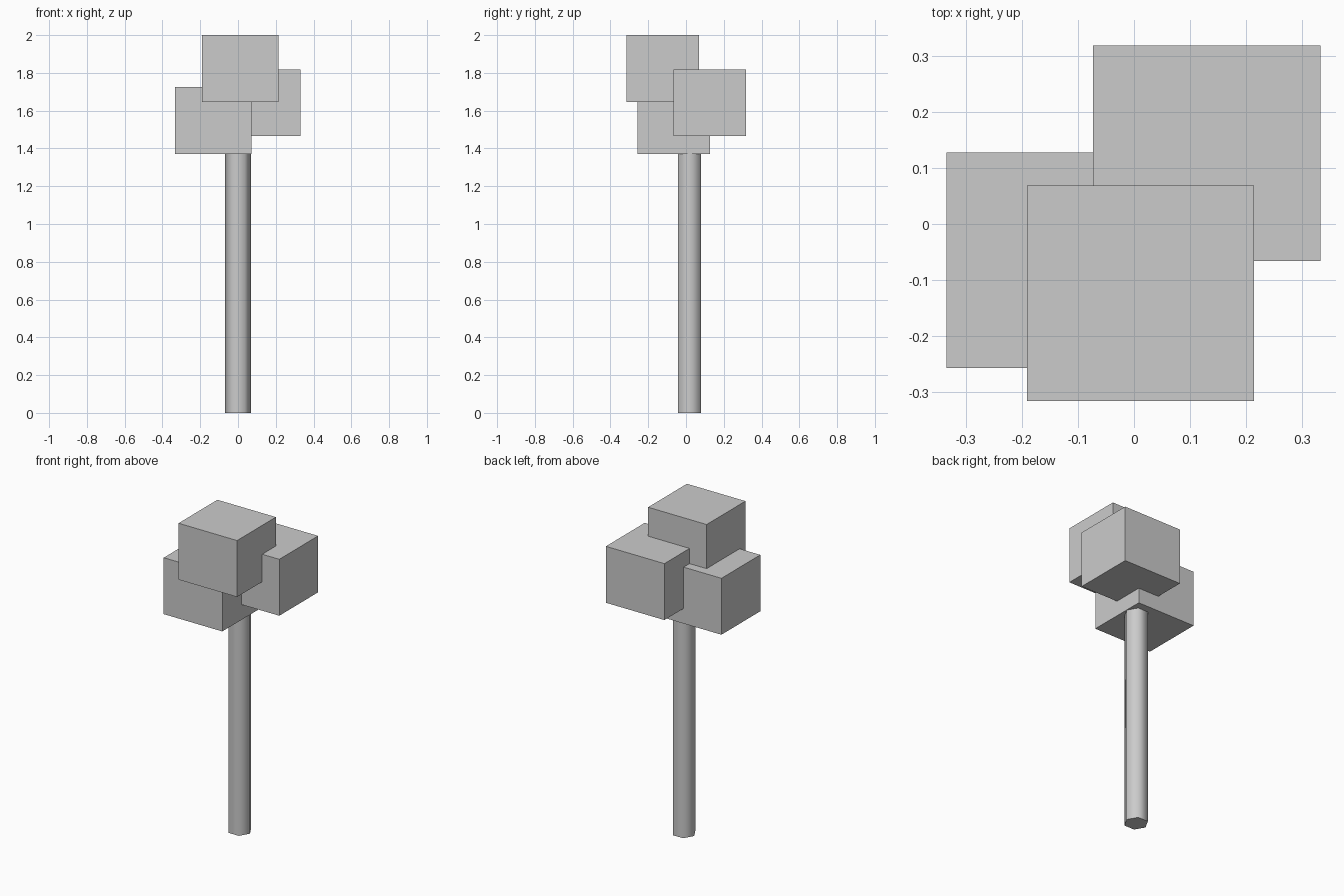
import bpy
import math
from mathutils import Vector

cube = bpy.data.objects.get("Cube")
if cube:
    bpy.data.objects.remove(cube, do_unlink=True)

# One plain grey for the whole tree
grey = bpy.data.materials.new("plain_grey")
grey.use_nodes = True
colour = (0.6, 0.6, 0.6, 1)
grey.diffuse_color = colour
grey.node_tree.nodes["Principled BSDF"].inputs["Base Color"].default_value = colour

BLOCK_SIZE = Vector((0.405, 0.384, 0.353))


def add_block(name, corner):
    """Leaf block placed by its lowest left-front corner."""
    bpy.ops.mesh.primitive_cube_add(size=1, location=Vector(corner) + BLOCK_SIZE / 2)
    block = bpy.context.object
    block.name = name
    block.scale = BLOCK_SIZE
    bpy.ops.object.transform_apply(location=False, rotation=False, scale=True)
    block.data.materials.append(grey)


# Foliage: three equal blocks stacked in a stagger
add_block("lower_foliage", (-0.334, -0.257, 1.371))
add_block("middle_foliage", (-0.073, -0.066, 1.466))
add_block("top_foliage", (-0.191, -0.315, 1.647))

# Trunk: smooth six-sided post running into the lower block
TRUNK_HEIGHT = 1.4
bpy.ops.mesh.primitive_cylinder_add(
    vertices=6, radius=0.07, depth=TRUNK_HEIGHT,
    location=(0, 0.019, TRUNK_HEIGHT / 2), rotation=(0, 0, math.radians(30)))
trunk = bpy.context.object
trunk.name = "trunk"
bpy.ops.object.transform_apply(location=False, rotation=True, scale=False)
trunk.data.materials.append(grey)
bpy.ops.object.shade_smooth_by_angle(angle=math.radians(65))
